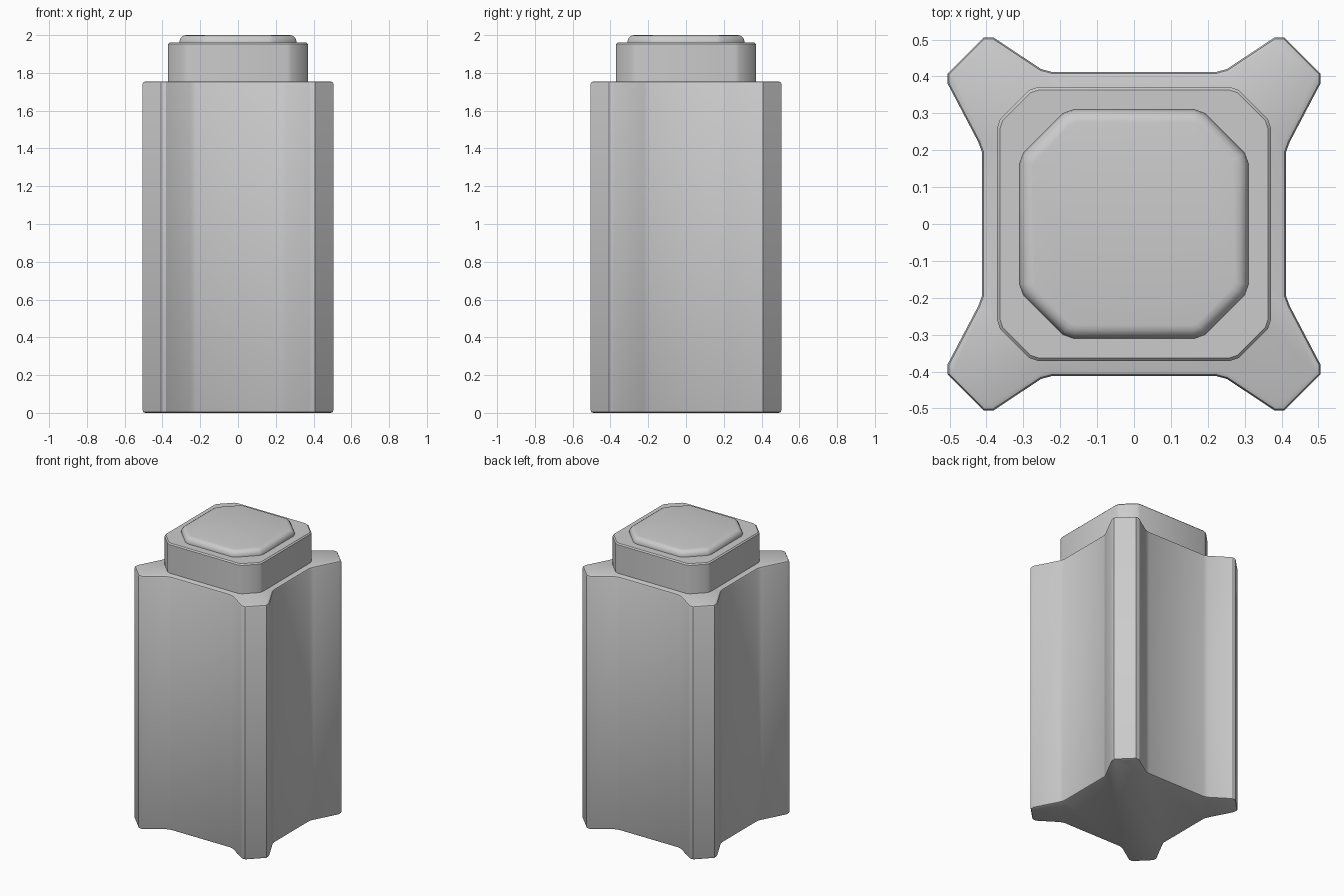
import bpy, bmesh, math
from mathutils import Vector

if "Cube" in bpy.data.objects:
    bpy.data.objects.remove(bpy.data.objects["Cube"])


def full_outline(quadrant):
    """Mirror a counter-clockwise first-quadrant profile into a closed outline."""
    q = [Vector(p) for p in quadrant]
    flip_x = [Vector((-p.x, p.y)) for p in reversed(q)]
    return q + flip_x + [-p for p in q] + [Vector((p.x, -p.y)) for p in reversed(q)]


def inset(outline, d):
    """Move every edge of the outline inward by d with mitred corners."""
    result = []
    for i, p in enumerate(outline):
        a = (p - outline[i - 1]).normalized()
        b = (outline[(i + 1) % len(outline)] - p).normalized()
        na, nb = Vector((-a.y, a.x)), Vector((-b.y, b.x))
        result.append(p + (na + nb) * d / (1 + na.dot(nb)))
    return result


def loft(name, quadrant, rings):
    """Skin stacked (inset, z) copies of a profile and close both ends."""
    bm = bmesh.new()
    outline = full_outline(quadrant)
    loops = [[bm.verts.new((p.x, p.y, z)) for p in inset(outline, d)] for d, z in rings]
    n = len(outline)
    for low, high in zip(loops, loops[1:]):
        for i in range(n):
            j = (i + 1) % n
            bm.faces.new((low[i], low[j], high[j], high[i]))
    bm.faces.new(loops[0][::-1])
    bm.faces.new(loops[-1])
    mesh = bpy.data.meshes.new(name)
    bm.to_mesh(mesh)
    bm.free()
    obj = bpy.data.objects.new(name, mesh)
    bpy.context.collection.objects.link(obj)
    bpy.ops.object.select_all(action='DESELECT')
    obj.select_set(True)
    bpy.context.view_layer.objects.active = obj
    bpy.ops.object.shade_smooth_by_angle(angle=math.radians(30))
    return obj


# Body: square column with four flared corner ribs and chamfered ends
body_profile = [(0.412, 0.195), (0.422, 0.222), (0.505, 0.380), (0.505, 0.408),
                (0.408, 0.505), (0.380, 0.505), (0.252, 0.420), (0.222, 0.412)]
loft("body", body_profile,
     [(0.013, 0), (0.004, 0.004), (0, 0.013), (0, 1.742), (0.004, 1.751), (0.013, 1.755)])

# Neck: square block with clipped corners
neck_profile = [(0.371, 0.260), (0.363, 0.284), (0.284, 0.363), (0.260, 0.371)]
loft("neck", neck_profile, [(0, 1.735), (0, 1.952), (0.008, 1.96)])

# Top cap: low pad with a rounded upper rim
cap_profile = [(0.310, 0.165), (0.300, 0.192), (0.192, 0.300), (0.165, 0.310)]
r = 0.036
rim = [(r * (1 - math.cos(t)), 2 - r + r * math.sin(t))
       for t in (math.pi / 2 * k / 4 for k in range(5))]
loft("top_cap", cap_profile, [(0, 1.95)] + rim)
